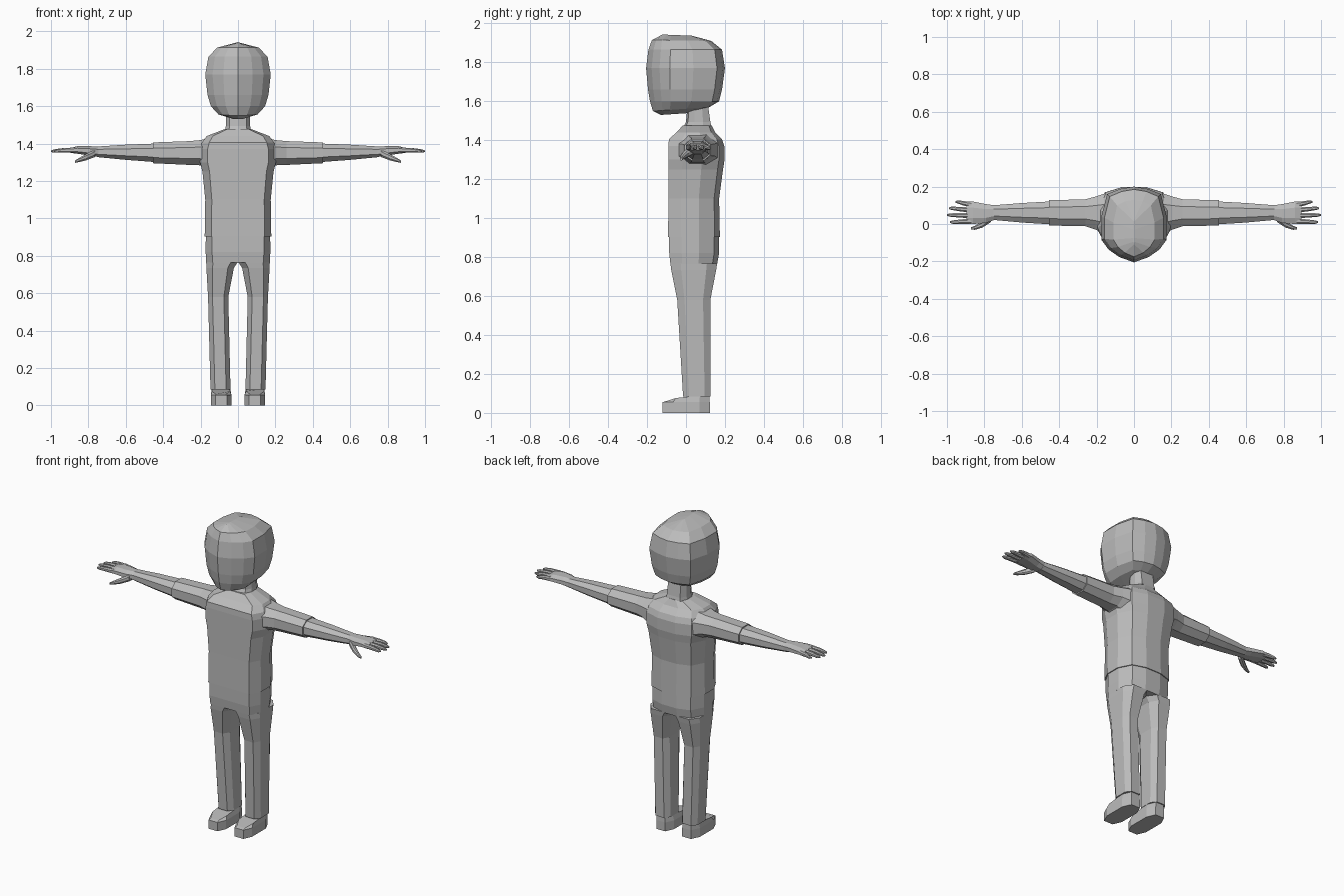
import bpy, bmesh

cube = bpy.data.objects.get("Cube")
if cube:
    bpy.data.objects.remove(cube, do_unlink=True)

grey = bpy.data.materials.new("plain grey")
grey.use_nodes = True
GREY = (0.5, 0.5, 0.5, 1)
grey.diffuse_color = GREY
grey.node_tree.nodes["Principled BSDF"].inputs["Base Color"].default_value = GREY


def loft(name, rings, mirror=False):
    """Skin a list of equal-length point rings and cap both ends."""
    bm = bmesh.new()
    loops = [[bm.verts.new(p) for p in ring] for ring in rings]
    n = len(loops[0])
    for a, b in zip(loops, loops[1:]):
        for i in range(n):
            j = (i + 1) % n
            bm.faces.new((a[i], a[j], b[j], b[i]))
    bm.faces.new(loops[0])
    bm.faces.new(loops[-1])
    bmesh.ops.remove_doubles(bm, verts=bm.verts, dist=0.0005)
    bmesh.ops.recalc_face_normals(bm, faces=bm.faces)
    mesh = bpy.data.meshes.new(name)
    bm.to_mesh(mesh)
    bm.free()
    mesh.materials.append(grey)
    obj = bpy.data.objects.new(name, mesh)
    bpy.context.collection.objects.link(obj)
    if mirror:
        obj.modifiers.new("mirror", "MIRROR")
    return obj


def symmetric(half, w, y0, y1, z, tilt=0):
    """Horizontal ring from a half outline; tilt raises the back."""
    full = half + [(-x, y) for x, y in half[-2:0:-1]]
    return [(x * w, y0 + y * (y1 - y0), z + tilt * y) for x, y in full]


def octagon(a0, a1, b0, b1, c=0.25):
    """Box outline with cut corners."""
    pts = [(c, 0), (1 - c, 0), (1, c), (1, 1 - c),
           (1 - c, 1), (c, 1), (0, 1 - c), (0, c)]
    return [(a0 + u * (a1 - a0), b0 + v * (b1 - b0)) for u, v in pts]


def flat_ring(x0, x1, y0, y1, z, c=0.22):
    return [(x, y, z) for x, y in octagon(x0, x1, y0, y1, c)]


def arm_ring(x, y0, y1, z0, z1, c=0.27):
    return [(x, y, z) for y, z in octagon(y0, y1, z0, z1, c)]


# Head: ridge down the front, rounded back, shallow roof-like crown
skull = [(0, 0), (.45, .07), (.78, .17), (1, .3), (1, .6), (.82, .9), (.42, .97), (0, 1)]
loft("head", [symmetric(skull, *r) for r in [
    (.03, -.13, .02, 1.53, .01),
    (.105, -.17, .12, 1.55, .02),
    (.145, -.185, .17, 1.6, 0),
    (.163, -.195, .185, 1.66, 0),
    (.175, -.205, .2, 1.77, 0),
    (.158, -.193, .185, 1.865, 0),
    (.11, -.175, .13, 1.915, -.005),
    (.002, -.12, .03, 1.943, -.006)]])

# Neck, dipping at the front of the collar
throat = [(0, 0), (.7, .08), (1, .35), (1, .7), (.7, 1), (0, 1)]
loft("neck", [symmetric(throat, *r) for r in [
    (.07, -.02, .13, 1.455, .02),
    (.065, 0, .125, 1.495, 0),
    (.062, .01, .11, 1.6, 0)]])

# Shirt body
chest = [(0, 0), (.8, 0), (1, .25), (1, .6), (.77, .9), (.3, 1), (0, 1)]
loft("shirt", [symmetric(chest, *r) for r in [
    (.178, -.092, .174, .903),
    (.175, -.09, .17, 1.1),
    (.19, -.09, .19, 1.25),
    (.203, -.09, .198, 1.3),
    (.203, -.09, .197, 1.37),
    (.193, -.088, .185, 1.405),
    (.168, -.05, .15, 1.44),
    (.072, -.015, .132, 1.477)]])

# Trousers: hips, then tapering legs
loft("hips", [symmetric(chest, *r) for r in [
    (.172, -.087, .168, .92),
    (.173, -.086, .17, .82),
    (.17, -.08, .16, .765)]])
loft("trouser_leg", [flat_ring(*r) for r in [
    (0, .17, -.08, .16, .768),
    (.022, .169, -.076, .155, .735),
    (.052, .16, -.045, .125, .58),
    (.04, .147, -.015, .127, .085)]], mirror=True)

# Shoes with a sloping upper
sole = (.035, .145, -.12, .122)
upper = flat_ring(.042, .14, -.1, .12, 0)
loft("shoe", [
    flat_ring(*sole, 0),
    flat_ring(*sole, .055),
    [(x, y, .06 + .03 * min(1, (y + .1) / .09)) for x, y, z in upper]], mirror=True)

# Sleeves and bare forearms
loft("sleeve", [arm_ring(*r) for r in [
    (.15, -.055, .165, 1.26, 1.43),
    (.205, -.03, .147, 1.284, 1.418),
    (.26, -.012, .132, 1.286, 1.413),
    (.455, -.008, .127, 1.295, 1.406)]], mirror=True)
loft("forearm", [arm_ring(*r) for r in [
    (.44, -.002, .121, 1.301, 1.4),
    (.6, .008, .112, 1.313, 1.394),
    (.755, .022, .1, 1.328, 1.384)]], mirror=True)

# Hand
loft("palm", [arm_ring(*r) for r in [
    (.745, .022, .1, 1.328, 1.384),
    (.79, .006, .106, 1.335, 1.386),
    (.86, 0, .12, 1.346, 1.386),
    (.895, .002, .118, 1.35, 1.376)]], mirror=True)


def digit(name, path):
    """Tapering finger along (x, y, z, radius) stations."""
    loft(name, [arm_ring(x, y - r, y + r, z - r, z + r) for x, y, z, r in path], mirror=True)


fingers = [("index_finger", .015, .01, .985), ("middle_finger", .045, .048, 1.0),
           ("ring_finger", .075, .084, .99), ("little_finger", .104, .118, .955)]
for name, y0, y1, tip in fingers:
    mid = (.87 + tip) / 2
    digit(name, [(.87, y0, 1.365, .014), (mid, (y0 + y1) / 2, 1.364, .012),
                 (tip - .015, y1, 1.36, .009), (tip, y1, 1.359, .004)])
digit("thumb", [(.765, .03, 1.348, .02), (.81, -.002, 1.328, .017),
                (.85, -.02, 1.312, .011), (.872, -.024, 1.303, .006)])
